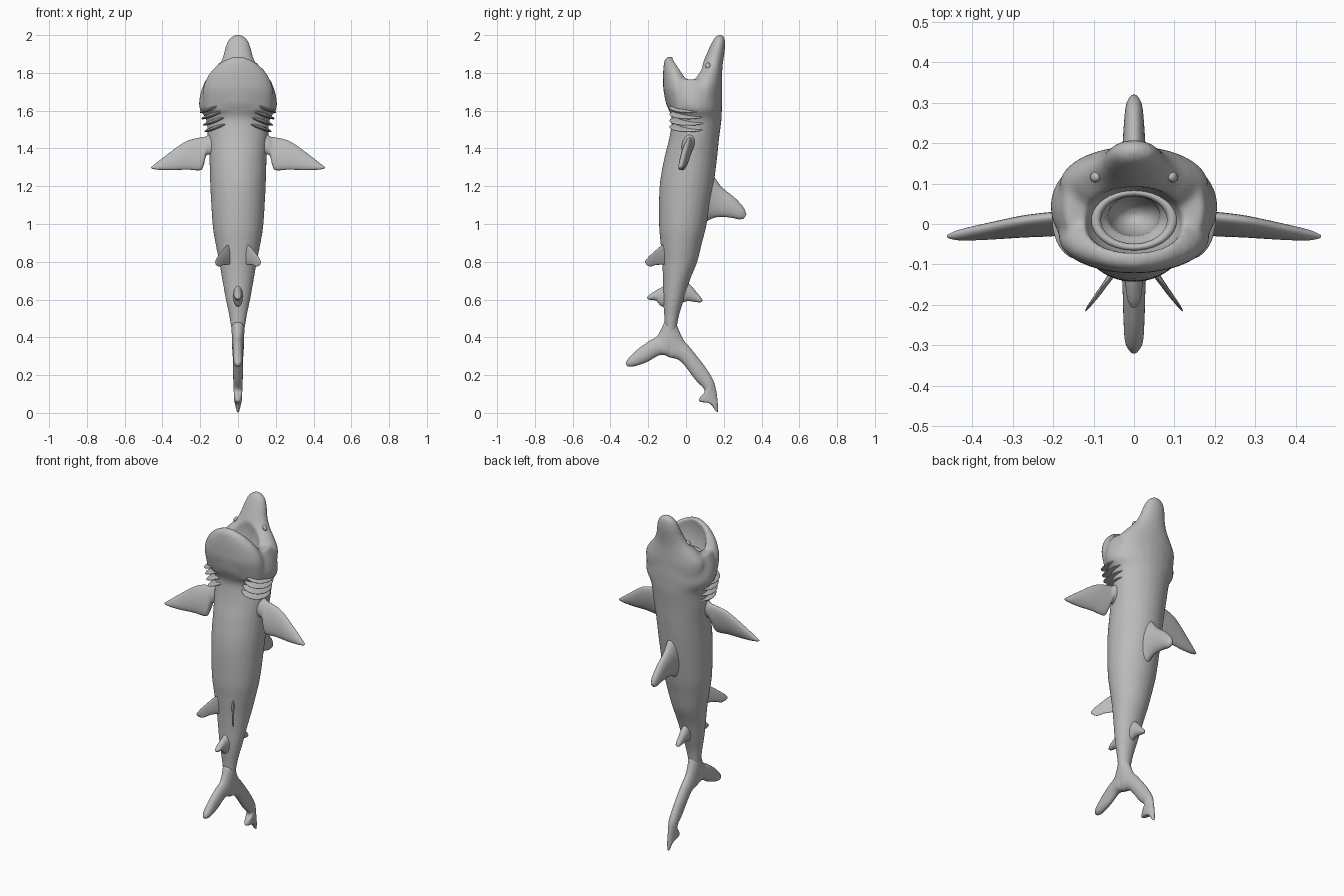
import bpy, bmesh
from math import pi, sin, cos, radians
from mathutils import Vector

cube = bpy.data.objects.get("Cube")
if cube:
    bpy.data.objects.remove(cube)

SKIN = bpy.data.materials.new("grey_skin")
SKIN.use_nodes = True
SKIN.diffuse_color = (0.5, 0.5, 0.5, 1)
SKIN.node_tree.nodes["Principled BSDF"].inputs["Base Color"].default_value = (0.5, 0.5, 0.5, 1)


def spline(rows, steps):
    """Catmull-Rom interpolation through rows of numbers."""
    out = []
    for i in range(len(rows) - 1):
        quad = [rows[max(0, min(len(rows) - 1, i + k))] for k in (-1, 0, 1, 2)]
        for s in range(steps):
            t = s / steps
            out.append([0.5 * (2 * b + (c - a) * t + (2 * a - 5 * b + 4 * c - d) * t ** 2
                               + (3 * b - a - 3 * c + d) * t ** 3) for a, b, c, d in zip(*quad)])
    return out + [rows[-1]]


def finish(name, bm):
    bmesh.ops.recalc_face_normals(bm, faces=bm.faces)
    mesh = bpy.data.meshes.new(name)
    bm.to_mesh(mesh)
    bm.free()
    mesh.materials.append(SKIN)
    mesh.shade_smooth()
    obj = bpy.data.objects.new(name, mesh)
    bpy.context.collection.objects.link(obj)
    return obj


def mid_plane(a, b):
    return Vector((0, a, b))


def loft(name, rows, place=mid_plane, thick=(1, 0, 0), sides=28, steps=5):
    """Each row: one edge (a, b), other edge (a, b), half thickness."""
    bm = bmesh.new()
    rings = []
    for a1, b1, a2, b2, half in spline(rows, steps):
        p, q = place(a1, b1), place(a2, b2)
        mid, u, v = (p + q) / 2, (q - p) / 2, Vector(thick).normalized() * half
        rings.append([bm.verts.new(mid + u * cos(2 * pi * k / sides) + v * sin(2 * pi * k / sides))
                      for k in range(sides)])
    for r, s in zip(rings, rings[1:]):
        for k in range(sides):
            j = (k + 1) % sides
            bm.faces.new((r[k], r[j], s[j], s[k]))
    bm.faces.new(rings[0])
    bm.faces.new(rings[-1])
    return finish(name, bm)


def level(rows):
    """Horizontal sections: height, front, back, half width."""
    return [(f, z, b, z, w) for z, f, b, w in rows]


def ellipsoid(name, loc, radii, tilt=0):
    bm = bmesh.new()
    bmesh.ops.create_uvsphere(bm, u_segments=32, v_segments=20, radius=1)
    obj = finish(name, bm)
    obj.location, obj.scale, obj.rotation_euler.y = loc, radii, tilt
    return obj


def activate(obj):
    bpy.ops.object.select_all(action='DESELECT')
    obj.select_set(True)
    bpy.context.view_layer.objects.active = obj


def apply(obj, kind, **settings):
    activate(obj)
    mod = obj.modifiers.new(kind.lower(), kind)
    for key, value in settings.items():
        setattr(mod, key, value)
    bpy.ops.object.modifier_apply(modifier=mod.name)


def mirror(obj):
    activate(obj)
    bpy.ops.object.transform_apply(location=True, rotation=True, scale=True)
    obj.modifiers.new("mirror", 'MIRROR').use_mirror_merge = False


# Trunk, snout and lower jaw, fused into one skin
body = loft("body", level([
    (.36, -.11, -.06, .025), (.5, -.115, -.04, .045), (.6, -.122, -.01, .065),
    (.7, -.122, .02, .083), (.8, -.127, .06, .1), (.9, -.135, .085, .12),
    (1, -.143, .11, .135), (1.2, -.14, .145, .147), (1.35, -.115, .165, .152),
    (1.45, -.09, .175, .16), (1.55, -.075, .188, .168), (1.6, -.09, .19, .2),
    (1.64, -.107, .192, .207), (1.7, -.118, .192, .197), (1.765, -.12, .19, .172)]))
snout = loft("snout", level([
    (1.6, 0, .185, .17), (1.72, 0, .192, .185), (1.78, .03, .192, .152),
    (1.83, .075, .193, .108), (1.88, .1, .2, .082), (1.93, .122, .207, .069),
    (1.97, .142, .207, .054), (1.99, .155, .202, .036), (2.003, .172, .19, .012)]))
jaw = loft("jaw", level([
    (1.6, -.09, .05, .18), (1.7, -.118, .05, .187), (1.76, -.122, .03, .172),
    (1.81, -.121, 0, .142), (1.85, -.117, -.03, .1), (1.87, -.112, -.05, .065),
    (1.885, -.1, -.07, .025)]))
activate(body)
snout.select_set(True)
jaw.select_set(True)
bpy.ops.object.join()
apply(body, 'REMESH', mode='VOXEL', voxel_size=.009)

# Mouth and throat hollows
for loc, radii in (((0, .008, 1.81), (.125, .086, .17)), ((0, .02, 1.66), (.065, .05, .12))):
    cutter = ellipsoid("mouth_cutter", loc, radii)
    cutter.hide_render = True
    bpy.context.view_layer.update()
    apply(body, 'BOOLEAN', operation='DIFFERENCE', object=cutter)
    bpy.data.objects.remove(cutter)
apply(body, 'REMESH', mode='VOXEL', voxel_size=.008, use_smooth_shade=True)
apply(body, 'SMOOTH', factor=.5, iterations=8)
body.data.materials.clear()
body.data.materials.append(SKIN)
body.data.shade_smooth()

# Gum ridge around the throat
bpy.ops.mesh.primitive_torus_add(major_radius=.1, minor_radius=.014, major_segments=40,
                                 minor_segments=12, location=(0, .01, 1.715))
gum = bpy.context.object
gum.name = "gum_ridge"
gum.scale = (.95, .68, 1)
gum.data.materials.append(SKIN)
gum.data.shade_smooth()

# Gill flaps and eyes
for i in range(4):
    mirror(ellipsoid(f"gill_flap_{i + 1}", (.135 - .008 * i, .012, 1.615 - .034 * i),
                     (.072, .1, .011), radians(20)))
mirror(ellipsoid("eyes", (.096, .116, 1.838), (.011, .013, .017), radians(-25)))

# Pectoral fins
mirror(loft("pectoral_fins", [
    (.12, 1.5, .12, 1.36, .04), (.165, 1.467, .165, 1.365, .03), (.182, 1.46, .182, 1.31, .026),
    (.2, 1.458, .2, 1.285, .025), (.28, 1.435, .27, 1.288, .023), (.385, 1.36, .36, 1.285, .018),
    (.44, 1.317, .42, 1.287, .013), (.462, 1.3, .455, 1.292, .005)],
    lambda a, b: Vector((a, -.015 + (b - 1.29) * .2 - (a - .18) * .06, b)), (0, 1, 0)))

# Dorsal fins
loft("dorsal_fin", [
    (.08, 1.3, .07, .98, .06), (.143, 1.255, .12, 1.02, .04), (.19, 1.195, .17, 1.037, .03),
    (.26, 1.137, .235, 1.034, .025), (.305, 1.087, .28, 1.025, .02), (.32, 1.05, .305, 1.028, .01)])
loft("rear_dorsal_fin", [
    (-.02, .71, -.03, .58, .03), (.02, .68, .01, .592, .024), (.055, .64, .045, .588, .018),
    (.08, .61, .07, .585, .014), (.088, .597, .083, .588, .006)])

# Pelvic fins and anal fin
mirror(loft("pelvic_fins", [
    (-.08, .91, -.08, .79, .035), (-.13, .885, -.12, .785, .024), (-.165, .855, -.16, .783, .02),
    (-.195, .828, -.188, .774, .016), (-.215, .805, -.206, .782, .007)],
    lambda a, b: Vector((.05 - (a + .12) * .72, a, b)), (.8, -.58, 0)))
loft("anal_fin", [
    (-.09, .7, -.08, .56, .03), (-.125, .668, -.13, .565, .024), (-.16, .648, -.157, .593, .02),
    (-.19, .628, -.185, .598, .016), (-.207, .612, -.202, .602, .007)])

# Tail lobes
loft("tail_upper_lobe", [
    (-.055, .48, -.115, .43, .034), (-.015, .39, -.11, .31, .031), (.03, .335, -.03, .275, .028),
    (.1, .245, .05, .175, .026), (.143, .175, .099, .12, .024), (.158, .125, .075, .083, .022),
    (.166, .075, .072, .06, .02), (.169, .035, .125, .05, .015), (.168, .003, .155, .012, .006)])
loft("tail_lower_lobe", [
    (-.115, .48, -.05, .43, .034), (-.15, .41, -.06, .305, .031), (-.2, .377, -.135, .307, .028),
    (-.26, .333, -.21, .268, .026), (-.305, .288, -.277, .246, .022), (-.32, .262, -.31, .246, .009)])
